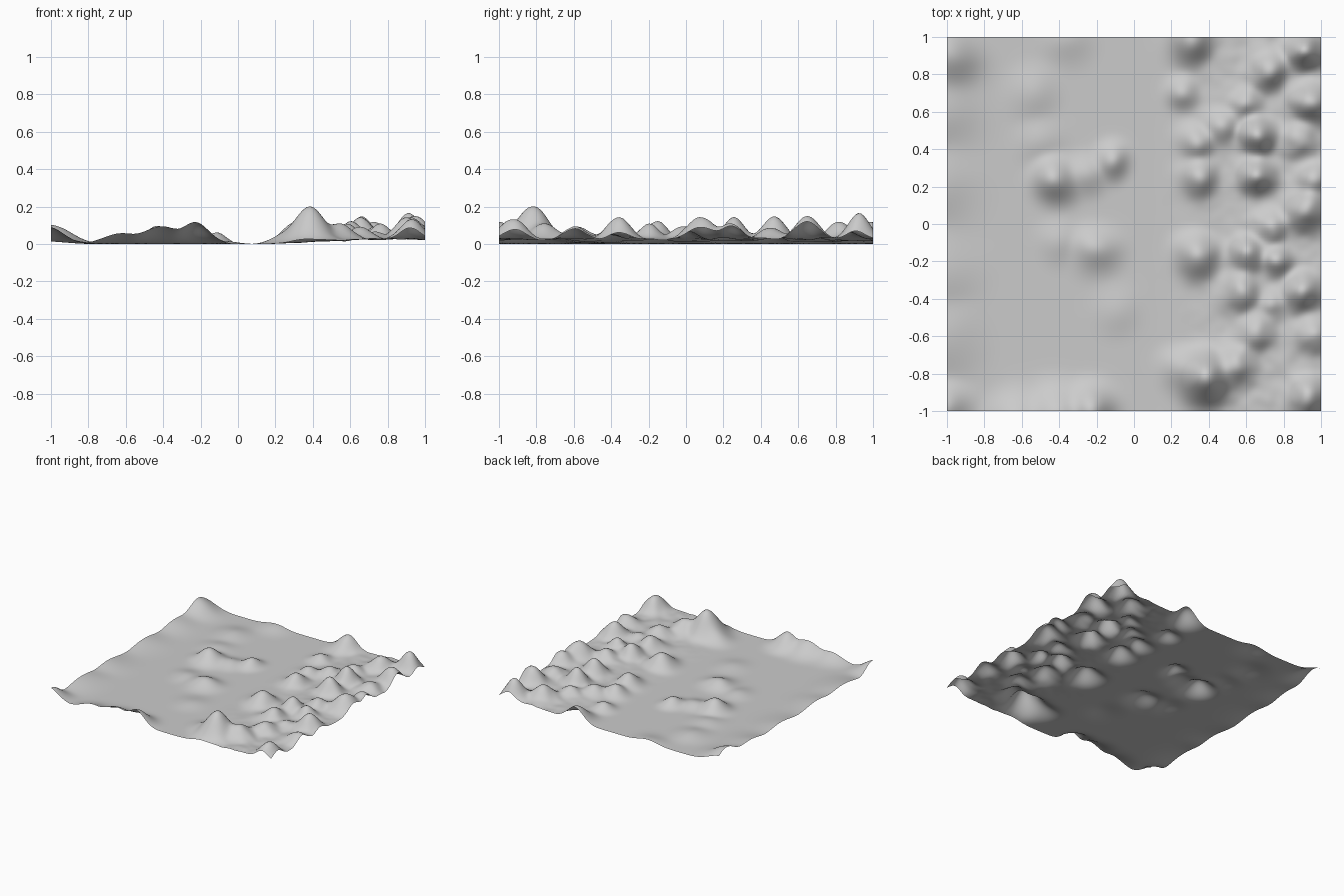
import bpy, bmesh, math
from mathutils import Vector, noise

# Hills of the rough right side: x, y, height, radius
RIGHT_HILLS = [
    (.38, -.82, .205, .12), (.55, -.75, .11, .11), (.25, -.78, .06, .10),
    (.92, -.92, .135, .10), (.65, -.57, .09, .10), (.96, -.60, .09, .10),
    (.57, -.36, .11, .10), (.91, -.36, .145, .10), (.74, -.42, .06, .08),
    (.34, -.17, .11, .10), (.61, -.17, .12, .09), (.77, -.19, .11, .08),
    (.74, -.02, .10, .09), (.93, .07, .14, .11), (.96, .23, .11, .09),
    (.35, .25, .10, .10), (.67, .26, .145, .09), (.33, .44, .08, .09),
    (.67, .47, .145, .09), (.47, .53, .08, .09), (.88, .45, .09, .09),
    (.95, .65, .155, .10), (.72, .83, .12, .10), (.91, .92, .165, .09),
    (.30, .98, .12, .11), (.27, .71, .06, .08), (.60, .65, .08, .09),
]
# Isolated hills on the plain and along the left and front edges
PLAIN_HILLS = [
    (-.42, .23, .10, .10), (-.12, .34, .065, .08), (-.26, .27, .04, .09),
    (-.20, -.14, .06, .11), (-.40, -.10, .025, .10), (-.08, -.47, .02, .12),
    (-.55, .70, .03, .12), (-.50, .45, .025, .12), (-.36, .98, .03, .12),
    (-.24, -1.0, .12, .11), (-.42, -1.03, .10, .13), (-.62, -1.05, .07, .13),
    (-1.0, -1.0, .095, .12), (-1.02, .90, .105, .16), (-1.05, .60, .05, .20),
    (-1.06, .20, .045, .2), (-1.06, -.25, .045, .2), (-1.06, -.6, .045, .2),
]


def smoothstep(a, b, v):
    t = max(0, min(1, (v - a) / (b - a)))
    return t * t * (3 - 2 * t)


def height(x, y):
    # Slightly warped positions make the hills irregular
    p = Vector((x * 3.5, y * 3.5, 2.7))
    wx = x + .025 * noise.noise(p)
    wy = y + .025 * noise.noise(p + Vector((9, 4, 1)))
    total = 0
    for hx, hy, h, r in RIGHT_HILLS + PLAIN_HILLS:
        d2 = ((wx - hx) ** 2 + (wy - hy) ** 2) / r ** 2
        total += (h * math.exp(-d2)) ** 2
    rough = smoothstep(.1, .7, x)
    base = .003 + .025 * rough
    z = math.sqrt(total + base ** 2)
    z += rough * .010 * noise.fractal(p * 2.2, 1.0, 2.0, 2)
    return max(z, 0) - .003


# Terrain sheet
bm = bmesh.new()
bmesh.ops.create_grid(bm, x_segments=127, y_segments=127, size=1)
for v in bm.verts:
    v.co.z = max(0, height(v.co.x, v.co.y))
for f in bm.faces:
    f.smooth = True
mesh = bpy.data.meshes.new("terrain")
bm.to_mesh(mesh)
bm.free()
terrain = bpy.data.objects.new("terrain", mesh)
bpy.context.collection.objects.link(terrain)
